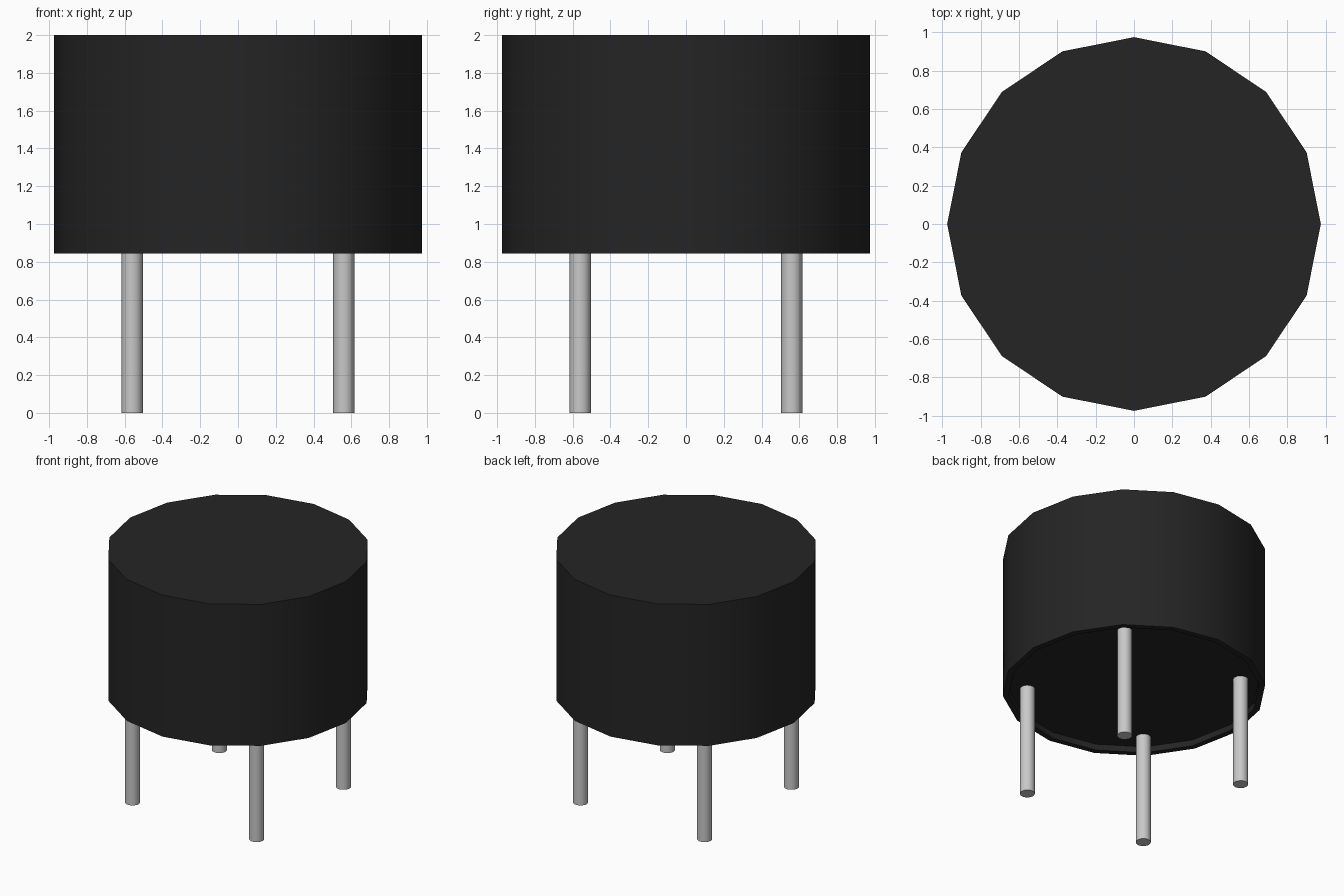
import bpy, bmesh, math

cube = bpy.data.objects.get("Cube")
if cube:
    bpy.data.objects.remove(cube, do_unlink=True)


def material(name, rgb, metallic=0.0):
    m = bpy.data.materials.new(name)
    m.use_nodes = True
    m.diffuse_color = (*rgb, 1)
    bsdf = m.node_tree.nodes["Principled BSDF"]
    bsdf.inputs["Base Color"].default_value = (*rgb, 1)
    bsdf.inputs["Roughness"].default_value = 0.6
    return m


def lathe(name, profile, sides, mat, location=(0, 0, 0)):
    """Turn (radius, z) points around z; both ends are closed with a flat cap."""
    bm = bmesh.new()
    rings = []
    for r, z in profile:
        angles = [2 * math.pi * i / sides for i in range(sides)]
        rings.append([bm.verts.new((r * math.cos(a), r * math.sin(a), z)) for a in angles])
    for low, high in zip(rings, rings[1:]):
        for i in range(sides):
            j = (i + 1) % sides
            bm.faces.new((low[i], low[j], high[j], high[i]))
    bm.faces.new(rings[0][::-1])
    bm.faces.new(rings[-1])
    bmesh.ops.recalc_face_normals(bm, faces=bm.faces)
    mesh = bpy.data.meshes.new(name)
    bm.to_mesh(mesh)
    bm.free()
    mesh.materials.append(mat)
    ob = bpy.data.objects.new(name, mesh)
    ob.location = location
    bpy.context.collection.objects.link(ob)
    bpy.ops.object.select_all(action="DESELECT")
    ob.select_set(True)
    bpy.context.view_layer.objects.active = ob
    bpy.ops.object.shade_smooth_by_angle(angle=math.radians(40))
    return ob


black = material("black plastic", (0.018, 0.018, 0.018))
metal = material("grey metal", (0.58, 0.58, 0.58))

R, BOTTOM, TOP = 0.975, 0.845, 2.0
RIM, RECESS = 0.045, 0.05
LEG_R, LEG_POS = 0.056, 0.56

# Sixteen-sided body with a shallow recess underneath
lathe("body",
      [(R - RIM, BOTTOM + RECESS), (R - RIM, BOTTOM), (R, BOTTOM), (R, TOP)],
      16, black)

# Four round legs standing in the recess
for side, sx in (("left", 1), ("right", -1)):
    for end, sy in (("front", -1), ("back", 1)):
        lathe(f"{end}_{side}_leg",
              [(LEG_R, 0), (LEG_R, BOTTOM + RECESS + 0.01)],
              16, metal, (sx * LEG_POS, sy * LEG_POS, 0))
